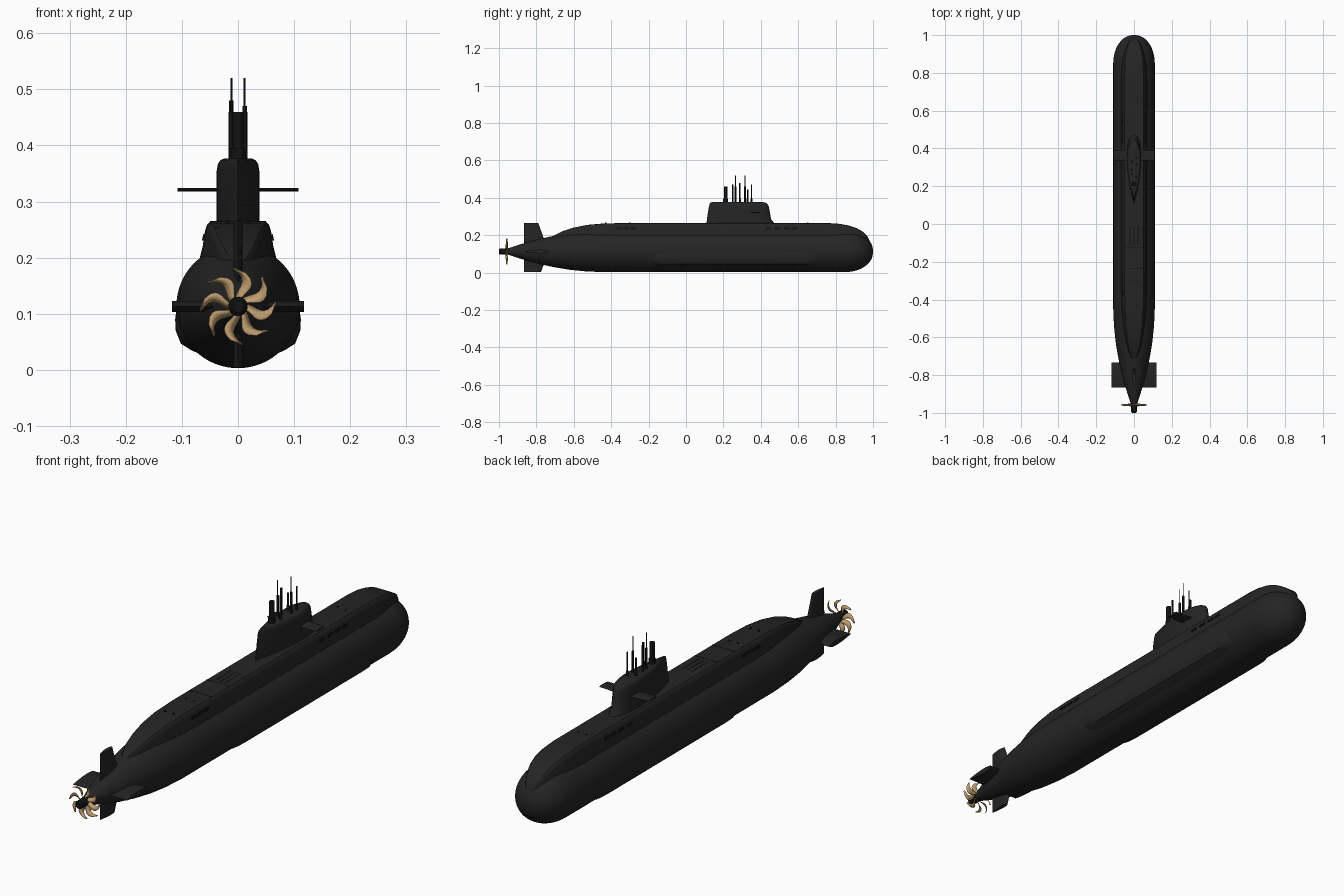
import bpy, bmesh, math
from mathutils import Vector

cube = bpy.data.objects.get("Cube")
if cube:
    bpy.data.objects.remove(cube)


def material(name, rgb, rough=0.6):
    m = bpy.data.materials.new(name)
    m.use_nodes = True
    m.diffuse_color = (*rgb, 1)
    bsdf = m.node_tree.nodes["Principled BSDF"]
    bsdf.inputs["Base Color"].default_value = (*rgb, 1)
    bsdf.inputs["Roughness"].default_value = rough
    return m


HULL = material("charcoal hull", (0.018, 0.018, 0.018))
DARK = material("black fittings", (0.006, 0.006, 0.006))
BRONZE = material("bronze", (0.52, 0.34, 0.16), 0.4)
AXIS = 0.113


def finish(bm, name, mat, angle=35):
    bmesh.ops.recalc_face_normals(bm, faces=bm.faces)
    me = bpy.data.meshes.new(name)
    bm.to_mesh(me)
    bm.free()
    ob = bpy.data.objects.new(name, me)
    bpy.context.collection.objects.link(ob)
    me.materials.append(mat)
    bpy.ops.object.select_all(action="DESELECT")
    ob.select_set(True)
    bpy.context.view_layer.objects.active = ob
    bpy.ops.object.shade_smooth_by_angle(angle=math.radians(angle))
    return ob


def loft(name, rings, mat, angle=35):
    """Skin a list of equal-length closed rings and cap both ends."""
    bm = bmesh.new()
    rows = [[bm.verts.new(p) for p in ring] for ring in rings]
    n = len(rows[0])
    for a, b in zip(rows, rows[1:]):
        for i in range(n):
            j = (i + 1) % n
            bm.faces.new((a[i], a[j], b[j], b[i]))
    bm.faces.new(rows[0])
    bm.faces.new(rows[-1])
    return finish(bm, name, mat, angle)


def lathe(name, profile, mat, sides=64):
    """Turn (y, radius) pairs round the hull axis."""
    rings = [[(r * math.cos(2 * math.pi * i / sides), y,
               AXIS + r * math.sin(2 * math.pi * i / sides)) for i in range(sides)]
             for y, r in profile]
    return loft(name, rings, mat)


def box(name, centre, size, mat, tilt=0):
    bm = bmesh.new()
    bmesh.ops.create_cube(bm, size=1)
    c, s = math.cos(tilt), math.sin(tilt)
    for v in bm.verts:
        x, y, z = (v.co[k] * size[k] for k in range(3))
        v.co = Vector(centre) + Vector((x * c + z * s, y, z * c - x * s))
    return finish(bm, name, mat)


def rod(name, x, y, z0, z1, r, mat, sides=12):
    ring = [(x + r * math.cos(2 * math.pi * i / sides),
             y + r * math.sin(2 * math.pi * i / sides)) for i in range(sides)]
    return loft(name, [[(*p, z) for p in ring] for z in (z0, z1)], mat)


def foil(y0, y1, half, n=9, nose=0.3):
    """Teardrop outline in (across, along): sharp at y0, round at y1."""
    side = []
    for i in range(n + 1):
        t = i / n
        t = t * t * (3 - 2 * t)
        if t < 1 - nose:
            w = math.sin(math.pi / 2 * t / (1 - nose)) ** 0.85
        else:
            w = math.sqrt(max(0, 1 - ((t - 1 + nose) / nose) ** 2))
        side.append((max(w, 0.02) * half, y0 + t * (y1 - y0)))
    return side + [(-x, y) for x, y in reversed(side)]


# Pressure hull: tapered tail, parallel middle, domed bow
profile = [(-0.95, 0.017), (-0.9, 0.034), (-0.84, 0.052), (-0.78, 0.068), (-0.7, 0.085),
           (-0.62, 0.098), (-0.54, 0.106), (-0.45, 0.11), (0.0, 0.11), (0.5, 0.11)]
for i in range(17):
    a = math.pi / 2 * i / 16
    profile.append((0.85 + 0.15 * math.sin(a), max(0.11 * math.cos(a) ** 0.92, 0.001)))
lathe("hull", profile, HULL)

# Deck casing: (y, half width, top height)
casing = []
for y, w, top in [(-0.72, 0.006, 0.19), (-0.7, 0.022, 0.202), (-0.66, 0.037, 0.222),
                  (-0.6, 0.049, 0.241), (-0.53, 0.058, 0.255), (-0.45, 0.065, 0.262),
                  (-0.35, 0.067, 0.265), (0.3, 0.067, 0.265), (0.76, 0.067, 0.265),
                  (0.82, 0.066, 0.261), (0.87, 0.062, 0.252), (0.91, 0.055, 0.239),
                  (0.945, 0.043, 0.219), (0.97, 0.028, 0.194), (0.985, 0.01, 0.165)]:
    drop = min(1, (w / 0.067) ** 0.5)
    half = [(1.12, 0.13), (1.02, 0.066), (0.94, 0.045), (0.88, 0.018), (0.83, 0.007),
            (0.74, 0.001), (0.4, 0)]
    right = [(w * k, y, top - d * drop) for k, d in half]
    casing.append(right + [(-x, yy, z) for x, yy, z in reversed(right)])
loft("deck_casing", casing, HULL, 30)

# Flank sonar bulges
for s, side in ((1, "left"), (-1, "right")):
    rings = []
    for y, k in [(-0.19, 0.9), (-0.15, 0.985), (-0.11, 1), (0.64, 1), (0.68, 0.985), (0.71, 0.9)]:
        section = [(0.095, 0.135), (0.109, 0.112), (0.112, 0.09), (0.111, 0.07),
                   (0.102, 0.047), (0.085, 0.036), (0.055, 0.022), (0.04, 0.1)]
        rings.append([(s * x * k, y, AXIS + (z - AXIS) * k) for x, z in section])
    loft(side + "_flank_bulge", rings, HULL)

# Sail: teardrop outline, flared at the deck, rounded at the top
rings = []
for z, y0, y1, w in [(0.255, 0.108, 0.48, 0.039), (0.268, 0.11, 0.47, 0.038),
                     (0.285, 0.112, 0.455, 0.038), (0.32, 0.117, 0.449, 0.038),
                     (0.355, 0.123, 0.442, 0.038), (0.367, 0.126, 0.436, 0.036),
                     (0.374, 0.13, 0.425, 0.031), (0.377, 0.14, 0.41, 0.024)]:
    rings.append([(x, y, z) for x, y in foil(y0, y1, w, 16)])
loft("sail", rings, HULL)

# Sail planes
for s, side in ((1, "left"), (-1, "right")):
    rings = [[(s * x, y, 0.321 + t) for t, y in foil(0.335, y1, 0.0035)]
             for x, y1 in ((0.02, 0.395), (0.108, 0.388))]
    loft(side + "_sail_plane", rings, HULL)

# Stern planes and rudders
for s, side in ((1, "left"), (-1, "right")):
    rings = [[(s * x, y, AXIS + t) for t, y in foil(-0.865, -0.732, 0.01)] for x in (0.02, 0.118)]
    loft(side + "_stern_plane", rings, HULL)
for name, tip, y_tip in (("upper_rudder", 0.266, -0.79), ("lower_rudder", 0.004, -0.775)):
    rings = [[(t, y, z) for t, y in foil(-0.865, y1, 0.008)]
             for z, y1 in ((AXIS, -0.735), (tip, y_tip))]
    loft(name, rings, HULL)

# Propeller hub and sickle blades
lathe("propeller_hub", [(-1, 0.011), (-0.995, 0.016), (-0.93, 0.018)], DARK, 24)
bm = bmesh.new()
BLADES, STEPS = 8, 8
for b in range(BLADES):
    rows = []
    for i in range(STEPS + 1):
        t = i / STEPS
        r = 0.014 + 0.054 * t
        middle = 2 * math.pi * b / BLADES - 0.55 * math.sin(math.pi * t * 0.75) + 0.5 * t * t
        chord = 0.0085 * (0.6 + 0.9 * t) * math.sqrt(max(1 - t ** 4, 0.01))
        row = []
        for u in (-1, 1):
            a = middle + u * chord / r
            row.append(Vector((-r * math.sin(a), -0.958 + u * 0.007 * (1 - 0.6 * t),
                               AXIS + r * math.cos(a))))
        rows.append(row)
    grid = [[bm.verts.new(p) for p in row] for row in rows]
    for a, c in zip(grid, grid[1:]):
        bm.faces.new((a[0], a[1], c[1], c[0]))
blades = finish(bm, "propeller_blades", BRONZE)
thick = blades.modifiers.new("thickness", "SOLIDIFY")
thick.thickness = 0.002
thick.offset = 0

# Masts: (x, y, top, radius), each with a thicker sleeve
for i, (x, y, top, r) in enumerate([(0, 0.212, 0.46, 0.01), (0.012, 0.25, 0.47, 0.004),
                                    (-0.012, 0.265, 0.52, 0.0018), (-0.012, 0.288, 0.48, 0.004),
                                    (0.012, 0.315, 0.52, 0.0018), (0.012, 0.35, 0.47, 0.0025),
                                    (-0.012, 0.33, 0.445, 0.004)], 1):
    rod(f"mast_{i}", x, y, 0.36, top, r, DARK)
    rod(f"mast_sleeve_{i}", x, y, 0.36, 0.46 if r < 0.002 else 0.395, max(r * 1.3, 0.0045), DARK)

# Casing side slots, deck slots and hatches
for s, side in ((1, "left"), (-1, "right")):
    for i, y in enumerate((-0.36, -0.32, -0.28, 0.44, 0.49, 0.54, 0.58)):
        box(f"{side}_casing_slot_{i}", (s * 0.0612, y, 0.236), (0.004, 0.03, 0.011), DARK, -s * 0.2)
for x in (-0.02, 0, 0.02):
    box("deck_slot", (x, -0.06, 0.2645), (0.005, 0.1, 0.002), DARK)
for y in (-0.235, -0.125):
    box("deck_seam", (0, y, 0.2645), (0.1, 0.003, 0.002), DARK)
for x in (-0.018, 0.018):
    for y in (-0.43, -0.3, 0.65):
        rod("deck_bollard", x, y, 0.262, 0.267, 0.004, DARK)
